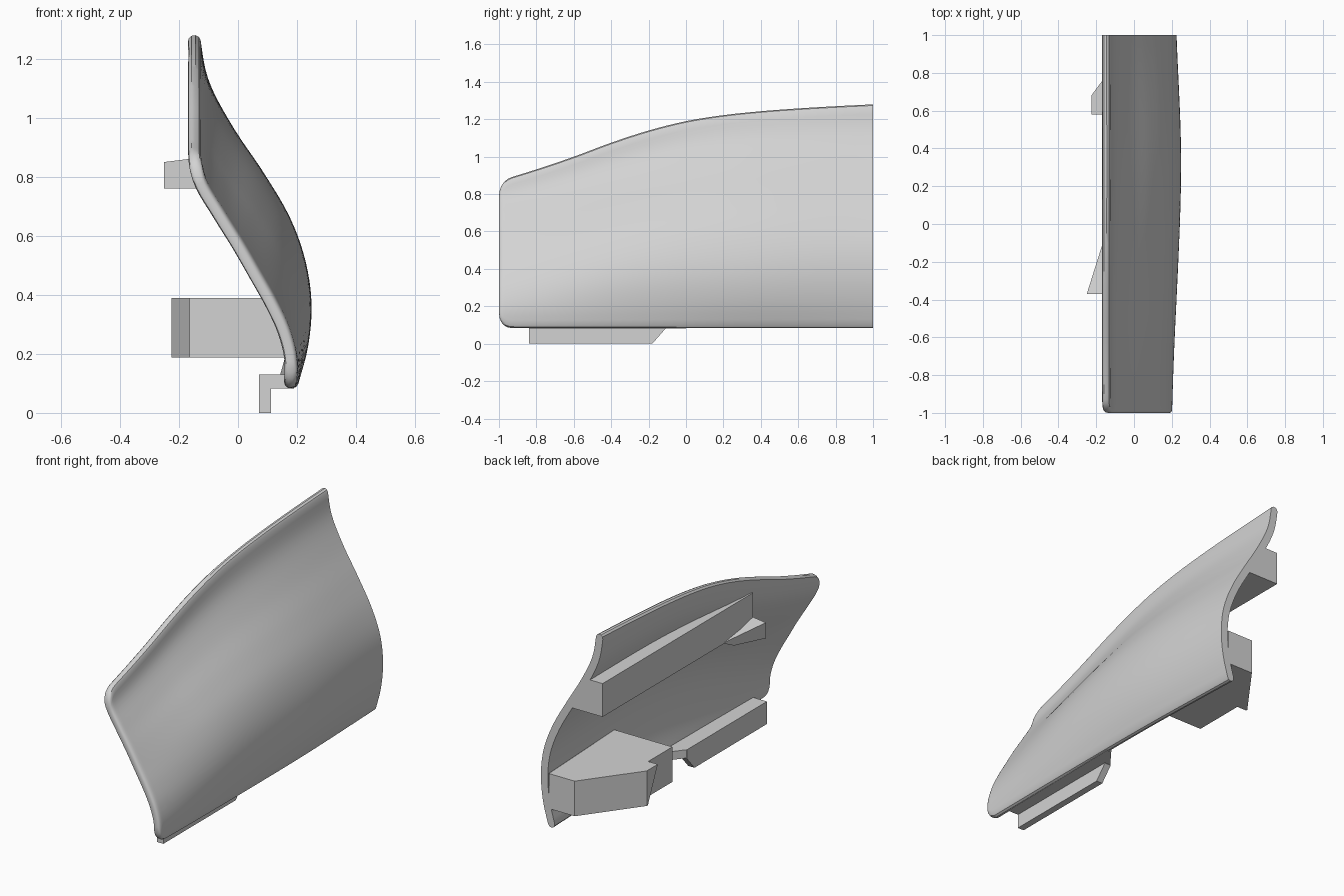
import bpy, bmesh, math

cube = bpy.data.objects.get("Cube")
if cube:
    bpy.data.objects.remove(cube, do_unlink=True)

grey = bpy.data.materials.new("light grey")
grey.use_nodes = True
colour = (0.65, 0.65, 0.65, 1)
grey.diffuse_color = colour
grey.node_tree.nodes["Principled BSDF"].inputs["Base Color"].default_value = colour

HALF = 0.022    # half the shell thickness
BOTTOM = 0.083
CORNER = 0.07   # rounding of the front corners

# Outer x from bottom to top, at four even stations from front to back
PROFILES = [
    [.198, .2, .175, .13, .075, .018, -.045, -.105, -.13],
    [.2, .224, .226, .2, .146, .063, -.033, -.106, -.13],
    [.195, .237, .249, .228, .176, .09, -.012, -.095, -.13],
    [.174, .213, .225, .205, .147, .062, -.03, -.102, -.13],
]
# Height of the top edge from front to back
TOP_EDGE = [.87, .932, 1.0, 1.075, 1.14, 1.19, 1.222, 1.243, 1.258, 1.27, 1.28]


def spline(values, t):
    """Smooth interpolation through evenly spaced values, t from 0 to 1."""
    n = len(values) - 1
    i = min(max(int(t * n), 0), n - 1)
    f = t * n - i
    a, b = values[i], values[i + 1]
    before = values[i - 1] if i > 0 else 2 * a - b
    after = values[i + 2] if i + 2 <= n else 2 * b - a
    ma, mb = (b - before) / 2, (after - a) / 2
    return (a * (1 + 2 * f) * (1 - f) ** 2 + ma * f * (1 - f) ** 2
            + b * f * f * (3 - 2 * f) + mb * f * f * (f - 1))


def top_height(y):
    return spline(TOP_EDGE, (y + 1) / 2)


def outer_x(y, z):
    t = (z - BOTTOM) / (top_height(y) - BOTTOM)
    t = min(max(t, 0), 1)
    return spline([spline(profile, t) for profile in PROFILES], (y + 1) / 2)


def finish(name, bm, smooth=False):
    bmesh.ops.recalc_face_normals(bm, faces=bm.faces)
    mesh = bpy.data.meshes.new(name)
    bm.to_mesh(mesh)
    bm.free()
    mesh.materials.append(grey)
    obj = bpy.data.objects.new(name, mesh)
    bpy.context.collection.objects.link(obj)
    if smooth:
        bpy.ops.object.select_all(action='DESELECT')
        obj.select_set(True)
        bpy.context.view_layer.objects.active = obj
        bpy.ops.object.shade_smooth_by_angle(angle=math.radians(35))


def loft(name, rings, smooth=False, strip_caps=False):
    """Skin matching closed rings of points and cap both ends."""
    bm = bmesh.new()
    rows = [[bm.verts.new(p) for p in ring] for ring in rings]
    n = len(rows[0])
    for a, b in zip(rows, rows[1:]):
        for i in range(n):
            j = (i + 1) % n
            bm.faces.new((a[i], a[j], b[j], b[i]))
    for row in (rows[0], rows[-1]):
        if strip_caps:
            for i in range(n // 2 - 1):
                bm.faces.new((row[i], row[i + 1], row[n - 2 - i], row[n - 1 - i]))
        else:
            bm.faces.new(row)
    finish(name, bm, smooth)


def shell_ring(y):
    """Closed cross-section of the shell with rounded top and bottom rims."""
    d = y + 1
    lift = 0
    if d < CORNER:
        lift = CORNER - math.sqrt(CORNER ** 2 - (CORNER - d) ** 2)
    half = HALF
    if d < HALF:
        half *= 0.45 + 0.55 * math.sqrt(1 - (1 - d / HALF) ** 2)
    low, high = BOTTOM + HALF + lift, top_height(y) - HALF - lift
    steps, e = 36, 0.01
    frames = []
    for i in range(steps + 1):
        z = low + (high - low) * i / steps
        dx, dz = outer_x(y, z + e) - outer_x(y, z - e), 2 * e
        size = math.hypot(dx, dz)
        nx, nz = dz / size, -dx / size
        shift = nz * HALF * math.sin(math.pi * i / steps)
        frames.append((outer_x(y, z) - nx * HALF, z - shift, nx, nz))

    def rim(frame, side):
        cx, cz, nx, nz = frame
        points = []
        for k in (1, 2, 3, 4):
            a = math.pi * k / 5
            c, s = math.cos(a) * side * half, math.sin(a) * side * half
            points.append((cx + nx * c - nz * s, y, cz + nz * c + nx * s))
        return points

    outer = [(x + nx * half, y, z + nz * half) for x, z, nx, nz in frames]
    inner = [(x - nx * half, y, z - nz * half) for x, z, nx, nz in reversed(frames)]
    upper, lower = rim(frames[-1], 1), rim(frames[0], -1)
    # Start halfway round the lower rim so the two sides mirror each other
    return lower[2:] + outer + upper + inner + lower[:2]


# Curved shell
front_rows = [-1, -.996, -.988, -.978, -.965, -.95, -.93]
rows = front_rows + [-.9 + 1.9 * i / 38 for i in range(39)]
loft("curved_shell", [shell_ring(y) for y in rows], True, True)


def inside(y, z):
    return outer_x(y, z) - 0.028


# Upper rail on the inner side, following the shell
rail = []
for i in range(15):
    y = -.37 + 1.37 * i / 14
    ring = [(-.168, y, 1.0), (-.168, y, .808)]
    ring += [(max(inside(y, z), -.155), y, z) for z in (.808, .86, .91, .955, 1.0)]
    rail.append(ring)
loft("upper_rail", rail)


def block(name, lower, upper, z0, z1):
    """Prism between a lower and an upper outline."""
    loft(name, [[(x, y, z0) for x, y in lower], [(x, y, z1) for x, y in upper]])


# Wedge hook under the front end of the rail, its top sloping down to the tip
loft("rail_hook", [
    [(-.25, -.37, .76), (-.165, -.2, .76), (-.03, -.2, .76), (-.05, -.37, .76)],
    [(-.25, -.37, .85), (-.165, -.1, .812), (-.04, -.1, .812), (-.09, -.37, .87)]])

# Lower mounting block with a hooked corner
base = [(.175, 1), (.01, 1), (-.226, .68)]
root = [(-.165, .36), (.205, .36)]
block("lower_mount",
      base + [(-.226, .67), (-.165, .67)] + root,
      base + [(-.226, .58), (-.165, .58)] + root, .188, .39)

# Bottom flange: level shelf tapering into the shell, and a hanging lip
shelf = [(.075, -.84), (.18, -.84), (.19, 0), (.16, 0), (.075, -.11)]
block("flange_shelf", shelf, shelf, .082, .13)
lip = [(-.84, 0), (-.18, 0), (-.11, .08), (-.11, .13), (-.84, .13)]
loft("flange_lip", [[(x, y, z) for y, z in lip] for x in (.072, .112)])
